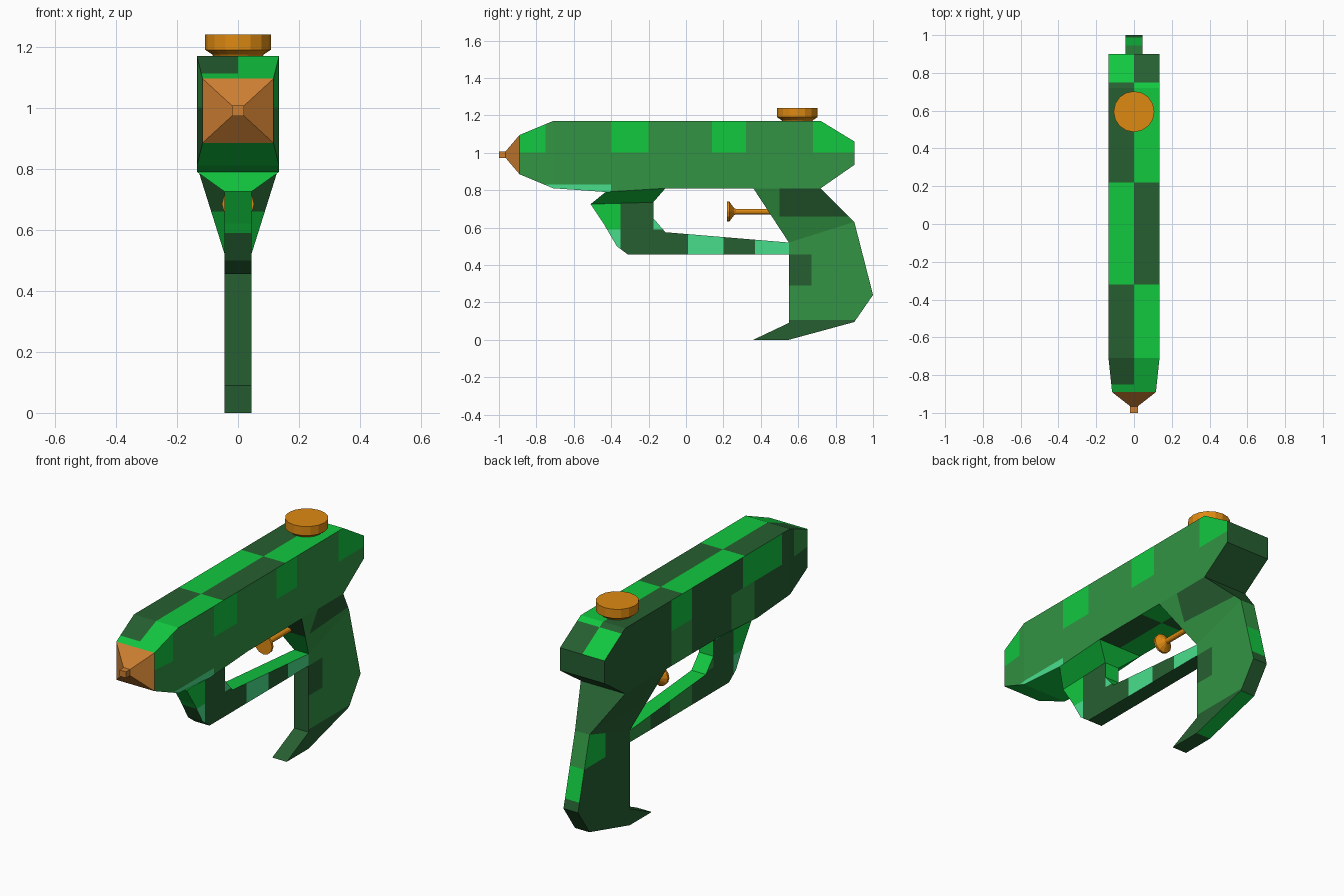
import bpy, bmesh
from mathutils import Vector, Matrix

cube = bpy.data.objects.get("Cube")
if cube:
    bpy.data.objects.remove(cube)


# Palette, given as display values and converted to linear
def material(name, *rgb):
    col = [(c / 255 / 12.92 if c < 11 else ((c / 255 + 0.055) / 1.055) ** 2.4) for c in rgb] + [1]
    m = bpy.data.materials.new(name)
    m.use_nodes = True
    m.diffuse_color = col
    m.node_tree.nodes["Principled BSDF"].inputs["Base Color"].default_value = col
    return m


greens = [material("dark green", 38, 95, 49), material("mid green", 50, 148, 67),
          material("bright green", 18, 200, 64), material("aqua green", 73, 222, 140)]
DARK, MID, BRIGHT, AQUA = range(4)
orange = material("orange", 222, 138, 18)
copper = material("copper", 205, 127, 50)


def finish(name, bm, mats, rule=None, cuts=()):
    """Slice the mesh at (axis, value) planes, then colour its faces by rule."""
    bmesh.ops.recalc_face_normals(bm, faces=bm.faces[:])
    for axis, values in cuts:
        no = Vector([float(i == "xyz".index(axis)) for i in range(3)])
        for v in values:
            bmesh.ops.bisect_plane(bm, geom=bm.verts[:] + bm.edges[:] + bm.faces[:],
                                   plane_co=no * v, plane_no=no, dist=0.0005)
    bm.normal_update()
    if rule:
        for f in bm.faces:
            f.material_index = rule(f.calc_center_median(), f.normal)
    me = bpy.data.meshes.new(name)
    bm.to_mesh(me)
    bm.free()
    for m in mats:
        me.materials.append(m)
    ob = bpy.data.objects.new(name, me)
    bpy.context.collection.objects.link(ob)
    return ob


def loft(rings):
    """Four-cornered rings (y1, z1, y2, z2, half width) joined in sequence."""
    bm = bmesh.new()
    loops = [[bm.verts.new(p) for p in ((-w, a, b), (w, a, b), (w, c, d), (-w, c, d))]
             for a, b, c, d, w in rings]
    for lo, hi in zip(loops, loops[1:]):
        for i in range(4):
            j = (i + 1) % 4
            bm.faces.new((lo[i], lo[j], hi[j], hi[i]))
    bm.faces.new(loops[0][::-1])
    bm.faces.new(loops[-1])
    return bm


def prism(outline, w):
    """A (y, z) outline extruded across the width."""
    bm = bmesh.new()
    face = bm.faces.new([bm.verts.new((-w, y, z)) for y, z in outline])
    ext = bmesh.ops.extrude_face_region(bm, geom=[face])["geom"]
    bmesh.ops.translate(bm, vec=(2 * w, 0, 0),
                        verts=[v for v in ext if isinstance(v, bmesh.types.BMVert)])
    return bm


def turned(profile, sides, origin, along_y=False):
    """A (radius, height) profile turned about its axis."""
    bm = bmesh.new()
    pts = [bm.verts.new((r, 0, h)) for r, h in profile]
    edges = [bm.edges.new(p) for p in zip(pts, pts[1:])]
    bmesh.ops.spin(bm, geom=pts + edges, axis=(0, 0, 1), cent=(0, 0, 0),
                   angle=6.283185307, steps=sides, use_merge=True)
    bmesh.ops.remove_doubles(bm, verts=bm.verts[:], dist=0.0005)
    if along_y:
        bm.transform(Matrix.Rotation(-1.570796327, 4, "X"))
    bm.transform(Matrix.Translation(origin))
    return bm


def within(v, *spans):
    return any(a < v < b for a, b in spans)


# Body: tapered slab with a camouflage checker
def body_rule(c, n):
    right = c.x > 0
    if abs(n.x) > 0.7:
        upper = c.z > 1
        if right:
            if c.z < 0.83 and within(c.y, (-0.75, -0.4)):
                return AQUA
            patch = upper and within(c.y, (-0.9, -0.75), (-0.4, -0.2), (0.14, 0.32), (0.68, 0.9))
            return BRIGHT if patch else MID
        if upper:
            if within(c.y, (-0.64, -0.3), (0.14, 0.32)):
                return BRIGHT
            return MID if c.y < -0.75 else DARK
        return MID if within(c.y, (-0.4, -0.2), (0.14, 0.32)) else DARK
    if n.z > 0.3:
        if c.y < -0.85:
            return BRIGHT
        flip = within(c.y, (-0.32, 0.22), (0.75, 1))
        return BRIGHT if right != flip else DARK
    if n.z < -0.3:
        return BRIGHT if c.y < -0.1 or (c.y < 0.68 and right == (c.y > 0.22)) else DARK
    return DARK


finish("body", loft([(-0.89, 0.885, -0.89, 1.095, 0.116), (-0.71, 0.81, -0.71, 1.17, 0.135),
                     (-0.43, 0.79, -0.43, 1.17, 0.135), (-0.11, 0.81, -0.11, 1.17, 0.135),
                     (0.72, 0.81, 0.72, 1.17, 0.135), (0.9, 0.935, 0.9, 1.06, 0.135)]),
       greens, body_rule,
       [("x", [0]), ("z", [0.83, 1]),
        ("y", [-0.85, -0.75, -0.64, -0.4, -0.32, -0.3, -0.2, 0.14, 0.22, 0.32, 0.68, 0.75])])

# Nozzle: pyramid with a small square tip
finish("nozzle", loft([(-0.89, 0.885, -0.89, 1.095, 0.116), (-0.965, 0.973, -0.965, 1.007, 0.02),
                       (-1, 0.973, -1, 1.007, 0.02)]), [copper])


# Handle: flared neck and hooked grip
def neck_rule(c, n):
    if n.y < -0.5:
        return DARK if c.z > 0.66 else BRIGHT
    if n.y > 0.5:
        return DARK
    patch = c.z > 0.65 and within(c.y, (0.5, 0.85))
    return DARK if c.x < 0 or patch else MID


finish("handle_neck", loft([(0.55, 0.52, 0.9, 0.63, 0.044), (0.36, 0.81, 0.72, 0.81, 0.135)]),
       greens, neck_rule, [("z", [0.66]), ("y", [0.5])])


def grip_rule(c, n):
    if n.x > 0.7:
        patch = within(c.z, (0.29, 0.455)) and c.y < 0.67
        return DARK if patch or c.z < 0.105 else MID
    if n.x < -0.7:
        return BRIGHT if within(c.z, (0.455, 0.7)) and c.y > 0.76 else DARK
    if n.y > 0.5:
        return MID if c.z > 0.455 else BRIGHT if c.z > 0.29 else DARK
    return BRIGHT if n.z < -0.5 and c.y > 0.5 else DARK


finish("handle_grip", prism([(0.55, 0.52), (0.55, 0.09), (0.36, 0), (0.55, 0), (0.9, 0.095),
                             (1, 0.24), (0.9, 0.63)], 0.044),
       greens, grip_rule, [("z", [0.105, 0.29, 0.455]), ("y", [0.67, 0.76])])


# Trigger guard with its flared front mount
def guard_rule(c, n):
    if abs(n.x) > 0.7:
        if c.y < -0.35:
            return BRIGHT if c.z > 0.6 else AQUA
        corner = within(c.y, (-0.175, -0.11)) and c.z > 0.57
        if corner or within(c.y, (0.01, 0.2), (0.37, 0.6)):
            return AQUA if c.x > 0 else MID
        return DARK
    if n.z > 0.5 or (n.y > 0.5 and c.z > 0.55):
        return BRIGHT
    return BRIGHT if c.z > 0.59 else DARK


finish("trigger_guard", prism([(-0.51, 0.725), (-0.44, 0.62), (-0.37, 0.5), (-0.31, 0.455),
                               (0.55, 0.455), (0.55, 0.52), (-0.11, 0.575), (-0.175, 0.65),
                               (-0.175, 0.735), (-0.3, 0.76), (-0.35, 0.745)], 0.044),
       greens, guard_rule, [("y", [-0.35, -0.175, -0.11, 0.01, 0.2, 0.37]), ("z", [0.59])])

finish("guard_mount", loft([(-0.51, 0.725, -0.175, 0.735, 0.044), (-0.43, 0.79, -0.11, 0.81, 0.135)]),
       greens, lambda c, n: BRIGHT)

# Trigger: rod with a button at its front end
finish("trigger", turned([(0, 0), (0.053, 0), (0.053, 0.012), (0.02, 0.036), (0.015, 0.045),
                          (0.015, 0.3), (0, 0.3)], 12, (0, 0.22, 0.685), True), [orange])

# Filler cap on top
finish("filler_cap", turned([(0, -0.01), (0.075, -0.01), (0.085, 0.005), (0.108, 0.02), (0.108, 0.07),
                             (0, 0.07)], 16, (0, 0.595, 1.17)), [orange])
